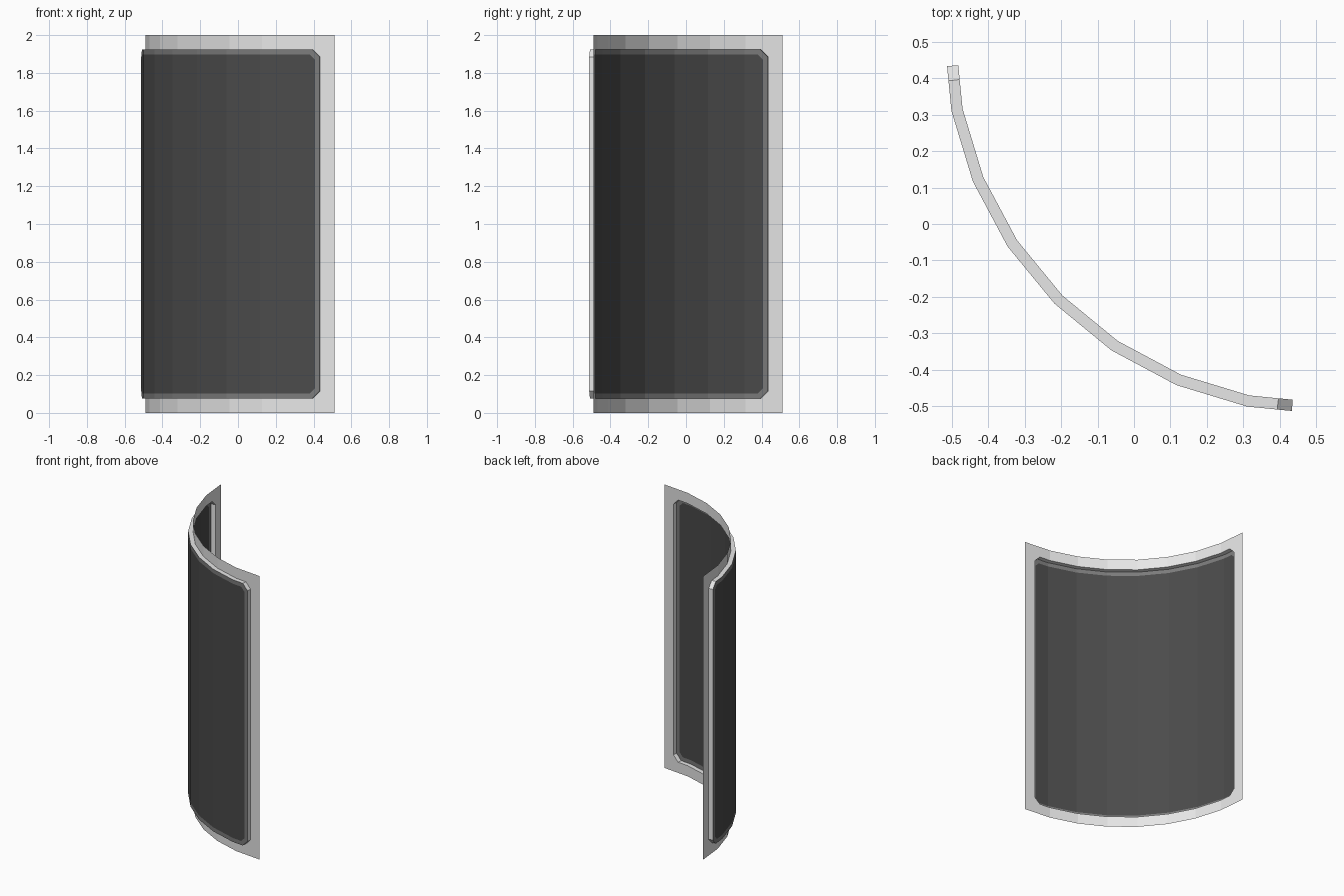
import bpy, math
from mathutils import Vector

if "Cube" in bpy.data.objects:
    bpy.data.objects.remove(bpy.data.objects["Cube"], do_unlink=True)

SEGMENTS = 8        # facets over the quarter circle
RADIUS = 1.0
DEPTH = 0.031       # how far the panel stands out of the sheet
CENTRE = 0.511


def material(name, value):
    mat = bpy.data.materials.new(name)
    mat.use_nodes = True
    colour = (value, value, value, 1)
    mat.diffuse_color = colour
    mat.node_tree.nodes["Principled BSDF"].inputs["Base Color"].default_value = colour
    return mat


light_grey = material("light grey", 0.8)
mid_grey = material("mid grey", 0.2)
dark_grey = material("dark grey", 0.07)


def corner(i, radius):
    angle = math.pi * (1 + 0.5 * i / SEGMENTS)
    return Vector((CENTRE + radius * math.cos(angle), CENTRE + radius * math.sin(angle), 0))


def point(s, z, depth):
    """Point on the faceted arc, s counted in facets from one end."""
    i = min(int(s), SEGMENTS - 1)
    r = RADIUS + depth
    p = corner(i, r).lerp(corner(i + 1, r), s - i)
    p.z = z
    return p


def outline(end, bend, low, high, depth):
    """Clockwise loop of a bent rectangle with cut corners."""
    columns = [(end, low), (bend, high)]
    columns += [(i, high) for i in range(1, SEGMENTS)]
    columns += [(SEGMENTS - bend, high), (SEGMENTS - end, low)]
    top = [point(s, 1 + h, depth) for s, h in columns]
    bottom = [point(s, 1 - h, depth) for s, h in columns]
    return top + bottom[::-1]


def build(name, points, faces, mat):
    mesh = bpy.data.meshes.new(name)
    mesh.from_pydata(points, [], faces)
    mesh.materials.append(mat)
    mesh.update()
    bpy.context.collection.objects.link(bpy.data.objects.new(name, mesh))


def band(name, outer, inner, mat):
    n = len(outer)
    faces = [(i, n + i, n + (i + 1) % n, (i + 1) % n) for i in range(n)]
    build(name, outer + inner, faces, mat)


def fill(name, loop, mat):
    n = len(loop)
    faces = [(n - 1 - i, n - 2 - i, i + 1, i) for i in range(n // 2 - 1)]
    build(name, loop, faces, mat)


sheet_edge = outline(0, 0, 0.885, 1, 0)
opening = outline(0.39, 0.59, 0.885, 0.925, 0)
raised_edge = outline(0.39, 0.59, 0.885, 0.925, DEPTH)
pane_edge = outline(0.52, 0.65, 0.87, 0.897, DEPTH)

# Thin curved sheet, step out to the panel, its border and the dark pane
band("curved_sheet", sheet_edge, opening, light_grey)
band("panel_side_wall", opening, raised_edge, light_grey)
band("panel_border", raised_edge, pane_edge, mid_grey)
fill("panel_pane", pane_edge, dark_grey)
